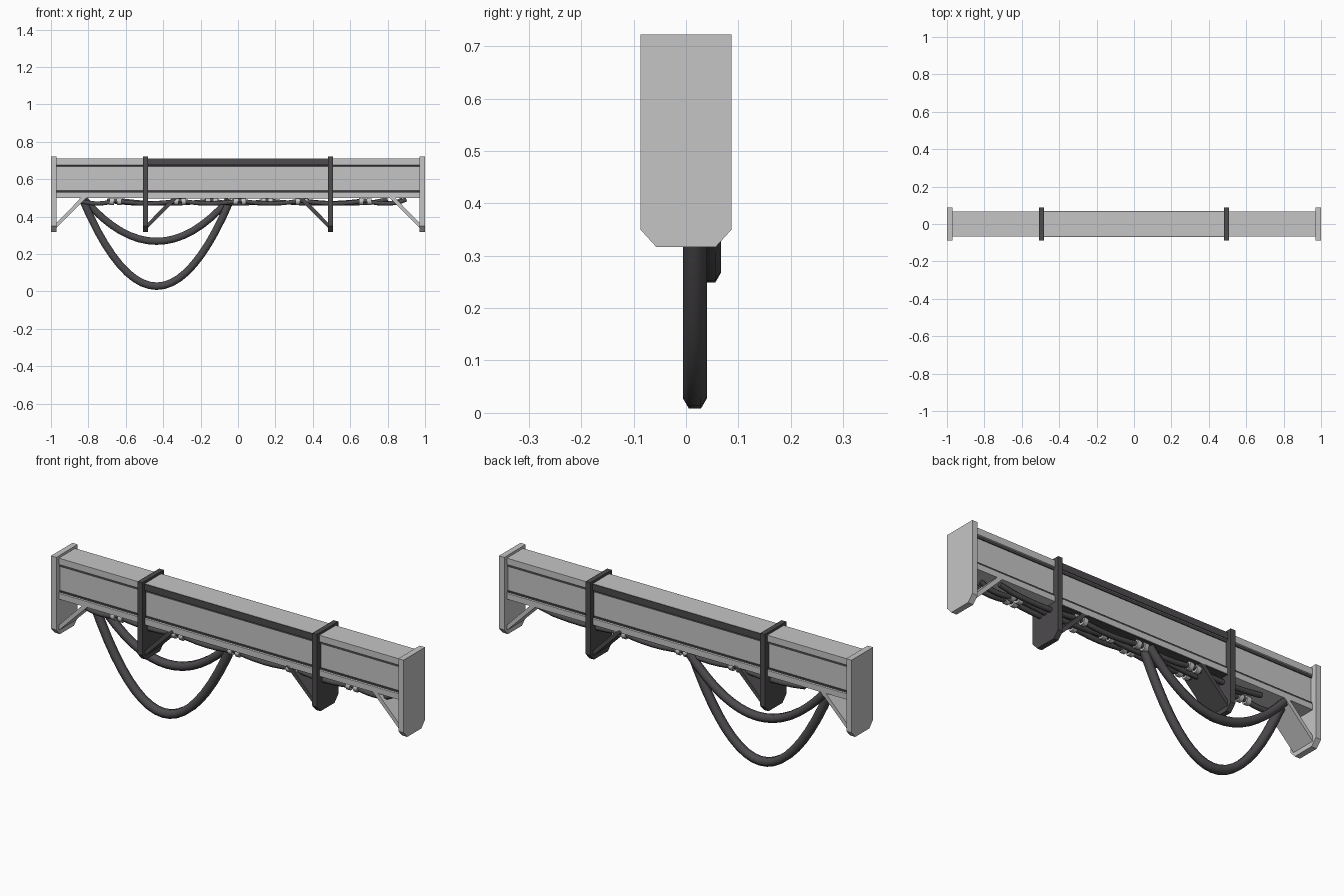
import bpy, bmesh, math

if "Cube" in bpy.data.objects:
    bpy.data.objects.remove(bpy.data.objects["Cube"])


def material(name, c):
    m = bpy.data.materials.new(name)
    m.diffuse_color = (*c, 1)
    m.use_nodes = True
    m.node_tree.nodes["Principled BSDF"].inputs["Base Color"].default_value = m.diffuse_color
    return m


LIGHT = material("light_grey", (0.56, 0.56, 0.56))
DARK = material("dark_grey", (0.075, 0.07, 0.075))


def extrude_profile(name, pts, axis, a, b, mat):
    """Prism: pts are (y,z) for axis x, or (x,z) for axis y."""
    def put(p, t):
        return (t, p[0], p[1]) if axis == 'x' else (p[0], t, p[1])
    bm = bmesh.new()
    v0 = [bm.verts.new(put(p, a)) for p in pts]
    v1 = [bm.verts.new(put(p, b)) for p in pts]
    n = len(pts)
    bm.faces.new(v0)
    bm.faces.new(v1[::-1])
    for i in range(n):
        j = (i + 1) % n
        bm.faces.new((v0[i], v0[j], v1[j], v1[i]))
    bmesh.ops.recalc_face_normals(bm, faces=bm.faces)
    me = bpy.data.meshes.new(name)
    bm.to_mesh(me)
    bm.free()
    me.materials.append(mat)
    ob = bpy.data.objects.new(name, me)
    bpy.context.collection.objects.link(ob)
    return ob


def box(name, x0, x1, y0, y1, z0, z1, mat):
    return extrude_profile(name, [(x0, z0), (x1, z0), (x1, z1), (x0, z1)], 'y', y0, y1, mat)


def tube(name, pts, r, mat):
    cu = bpy.data.curves.new(name, 'CURVE')
    cu.dimensions = '3D'
    cu.bevel_depth = r
    cu.bevel_resolution = 1
    cu.use_fill_caps = True
    sp = cu.splines.new('POLY')
    sp.points.add(len(pts) - 1)
    for p, co in zip(sp.points, pts):
        p.co = (*co, 1)
    cu.materials.append(mat)
    ob = bpy.data.objects.new(name, cu)
    bpy.context.collection.objects.link(ob)
    bpy.ops.object.select_all(action='DESELECT')
    bpy.context.view_layer.objects.active = ob
    ob.select_set(True)
    bpy.ops.object.convert(target='MESH')
    ob = bpy.context.object
    bpy.ops.object.shade_smooth_by_angle(angle=math.radians(65))
    return ob


def sag(x0, x1, y, z, drop, n):
    c, h = (x0 + x1) / 2, (x1 - x0) / 2
    return [(c + h * t, y, z - drop * (1 - t * t))
            for t in (2 * i / n - 1 for i in range(n + 1))]


# Main beam: flanged section with recessed side panels
half = [(0.066, 0.50), (0.066, 0.53), (0.055, 0.535), (0.055, 0.672), (0.066, 0.677), (0.066, 0.71)]
extrude_profile("beam", half + [(-y, z) for y, z in half[::-1]], 'x', -0.98, 0.98, LIGHT)

# Dark seams and the dark rails between the bands
for s, side in ((-1, "front"), (1, "back")):
    for z in (0.535, 0.670):
        y = sorted((s * 0.054, s * 0.060))
        box(f"{side}_seam", -0.97, 0.97, *y, z - 0.006, z + 0.006, DARK)
    y = sorted((s * 0.060, s * 0.069))
    box(f"{side}_top_rail", -0.495, 0.495, *y, 0.676, 0.709, DARK)
box("under_rail", -0.495, 0.495, -0.064, 0.064, 0.497, 0.512, DARK)

# End plates, dark bands and their sloped brace plates
plate = [(-0.057, 0.317), (0.057, 0.317), (0.087, 0.35), (0.087, 0.722), (-0.087, 0.722), (-0.087, 0.35)]
for s in (-1, 1):
    for name, xo, xi, mat in (("end", 1.0, 0.97, LIGHT), ("band", 0.508, 0.482, DARK)):
        extrude_profile(name + "_plate", plate, 'x', s * xi, s * xo, mat)
        brace = [(s * (xi + 0.005), 0.335), (s * (xi + 0.005), 0.362),
                 (s * (xi - 0.145), 0.515), (s * (xi - 0.165), 0.505)]
        extrude_profile(name + "_brace", brace, 'y', -0.066, 0.066, mat)

# Hanging cables
tube("long_hanging_cable", sag(-0.83, -0.04, 0.017, 0.49, 0.462, 20), 0.023, DARK)
tube("short_hanging_cable", sag(-0.82, -0.05, 0.045, 0.49, 0.222, 16), 0.022, DARK)

# Cables strung under the beam, sagging between clamps
runs = [(-0.035, [-0.85, -0.655, -0.31, 0.01, 0.34, 0.68, 0.90]),
        (0.0, [-0.62, -0.14, 0.155, 0.68, 0.88]),
        (0.035, [-0.70, -0.31, -0.01, 0.34, 0.80])]
for y, xs in runs:
    pts = []
    for a, b in zip(xs, xs[1:]):
        pts += sag(a, b, y, 0.486, 0.016, 6)[:-1]
    pts.append((xs[-1], y, 0.492))
    tube("strung_cable", pts, 0.013, DARK)
    # Paired light clamps round each cable
    for x in xs[1:-1]:
        for d in (-0.021, 0.021):
            tube("cable_clamp", [(x + d - 0.012, y, 0.482), (x + d + 0.012, y, 0.482)], 0.022, LIGHT)
